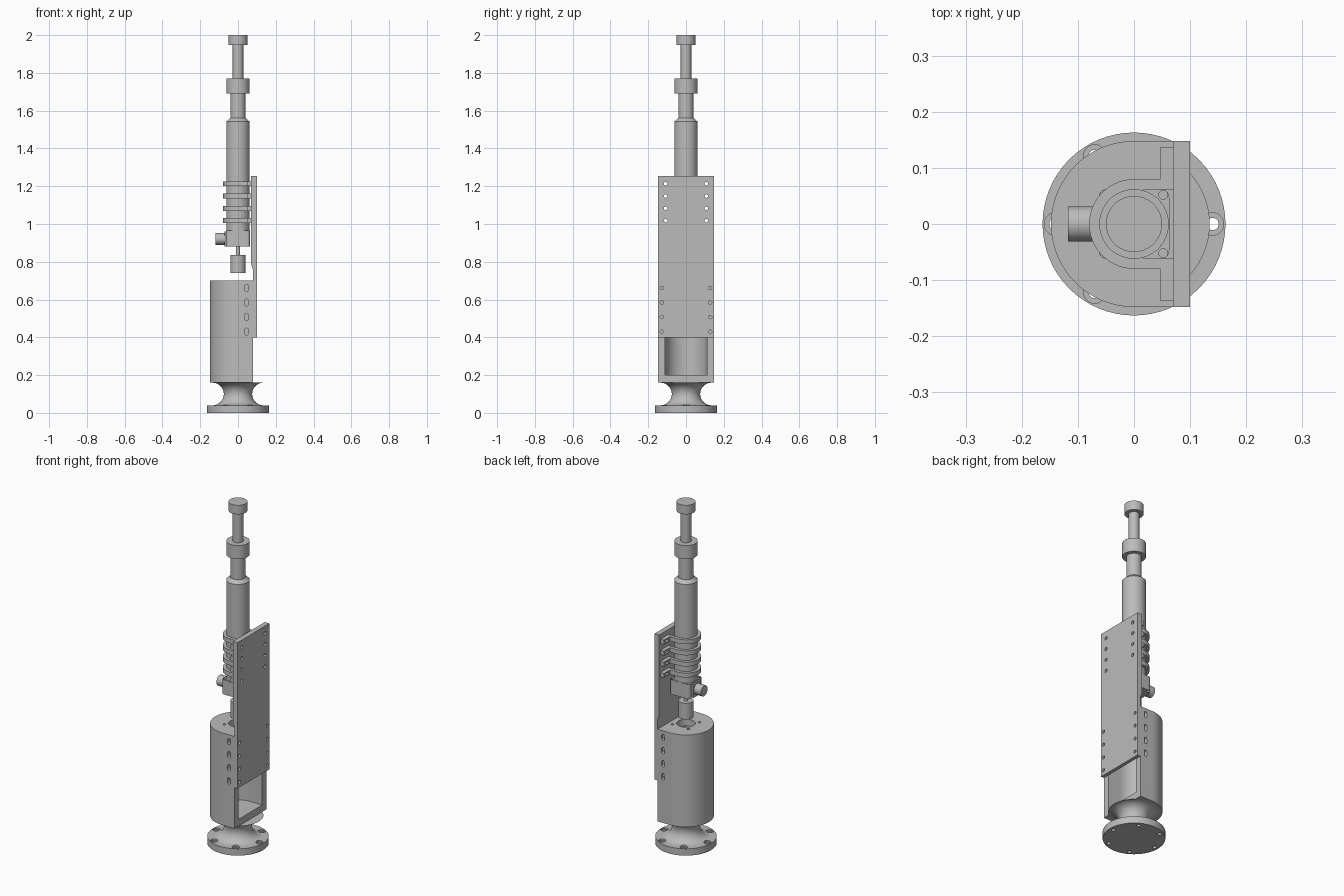
import bpy
import bmesh
from math import cos, sin, pi, radians
from mathutils import Matrix, Vector

if "Cube" in bpy.data.objects:
    bpy.data.objects.remove(bpy.data.objects["Cube"])

grey = bpy.data.materials.new("machined grey")
grey.use_nodes = True
GREY = (0.5, 0.5, 0.5, 1)
grey.diffuse_color = GREY
grey.node_tree.nodes["Principled BSDF"].inputs["Base Color"].default_value = GREY


def finish(name, bm):
    bmesh.ops.remove_doubles(bm, verts=bm.verts, dist=1e-5)
    bmesh.ops.recalc_face_normals(bm, faces=bm.faces)
    mesh = bpy.data.meshes.new(name)
    bm.to_mesh(mesh)
    bm.free()
    mesh.materials.append(grey)
    obj = bpy.data.objects.new(name, mesh)
    bpy.context.collection.objects.link(obj)
    return obj


def arc(u, v, r, start, end, steps):
    angles = [radians(start + (end - start) * i / steps) for i in range(steps + 1)]
    return [(u + r * cos(a), v + r * sin(a)) for a in angles]


def prism(name, points, axis, low, high):
    """Extrude a flat outline along an axis."""
    place = {"x": lambda u, v: (low, u, v),
             "y": lambda u, v: (u, low, v),
             "z": lambda u, v: (u, v, low)}[axis]
    bm = bmesh.new()
    face = bm.faces.new([bm.verts.new(place(u, v)) for u, v in points])
    new = bmesh.ops.extrude_face_region(bm, geom=[face])["geom"]
    shift = Vector([high - low if axis == a else 0 for a in "xyz"])
    bmesh.ops.translate(bm, vec=shift, verts=[g for g in new if isinstance(g, bmesh.types.BMVert)])
    return finish(name, bm)


def rod(name, axis, u, v, r, low, high, sides=24):
    return prism(name, arc(u, v, r, 0, 360, sides)[:-1], axis, low, high)


def lathe(name, profile, sides=64):
    """Turn a radius/height profile round the z axis."""
    bm = bmesh.new()
    verts = [bm.verts.new((r, 0, z)) for r, z in profile]
    edges = [bm.edges.new(pair) for pair in zip(verts, verts[1:])]
    bmesh.ops.spin(bm, geom=verts + edges, cent=(0, 0, 0), axis=(0, 0, 1),
                   angle=2 * pi, steps=sides)
    return finish(name, bm)


def cut(cutter, *targets):
    """Subtract a cutter from each target, then discard it."""
    for target in targets:
        mod = target.modifiers.new("cut", "BOOLEAN")
        mod.operation = "DIFFERENCE"
        mod.solver = "EXACT"
        mod.object = cutter
        bpy.context.view_layer.update()
        graph = bpy.context.evaluated_depsgraph_get()
        mesh = bpy.data.meshes.new_from_object(target.evaluated_get(graph))
        target.modifiers.clear()
        target.data = mesh
    bpy.data.objects.remove(cutter)


def rect(u0, u1, v0, v1):
    return [(u0, v0), (u1, v0), (u1, v1), (u0, v1)]


def d_shape(r, front):
    return arc(0, 0, r, 90, 270, 40) + [(front, -r), (front, r)]


# Flanged foot with a concave neck
neck = [(0.075 + 0.06 * (1 - cos(a)), 0.1 + 0.06 * sin(a))
        for a in [radians(-90 + 9 * i) for i in range(21)]]
foot = lathe("flanged_foot", [(0, 0), (0.163, 0), (0.163, 0.04)] + neck + [(0, 0.16)])
for i in range(6):
    x, y = 0.14 * cos(i * pi / 3), 0.14 * sin(i * pi / 3)
    cut(rod("cutter", "z", x, y, 0.02, 0.032, 0.09), foot)
    cut(rod("cutter", "z", x, y, 0.011, -0.01, 0.05), foot)

# Hollow housing with an open flat side
housing = prism("housing", d_shape(0.148, 0.08), "z", 0.16, 0.7)
cut(prism("cutter", d_shape(0.11, 0.1), "z", 0.2, 0.66), housing)
cut(rod("cutter", "z", 0, 0, 0.05, 0.6, 0.75, 40), housing)

# Motor base with rounded corners
corners = []
for i, (sx, sy) in enumerate([(1, 1), (-1, 1), (-1, -1), (1, -1)]):
    corners += arc(sx * 0.047, sy * 0.047, 0.016, 90 * i, 90 * i + 90, 6)
motor = prism("motor_base", corners, "z", 0.88, 0.965)
for sx in (-1, 1):
    for sy in (-1, 1):
        cut(rod("cutter", "z", sx * 0.052, sy * 0.052, 0.008, 0.6, 1.1, 16), housing, motor)

# Back plate, thinner where it meets the housing
plate = prism("back_plate", [(0.1, 0.4), (0.1, 1.255), (0.07, 1.255),
                             (0.07, 0.785), (0.08, 0.755), (0.08, 0.4)], "y", -0.148, 0.148)

# Clamps holding the actuator to the plate
outer = [(0.07, 0.137), (0.047, 0.137), (0.047, 0.08)] + arc(0, 0, 0.08, 90, 270, 32) + \
        [(0.047, -0.08), (0.047, -0.137), (0.07, -0.137)]
inner = [(0.07, -0.061)] + arc(0, 0, 0.061, 270, 90, 32) + [(0.07, 0.061)]
for i in range(4):
    z = 1.018 + 0.065 * i
    clamp = prism(f"clamp_{i + 1}", outer + inner, "z", z - 0.013, z + 0.013)
    for side in (-1, 1):
        cut(rod("cutter", "x", side * 0.108, z, 0.0095, 0, 0.15, 16), plate, clamp)

# Screw holes and nut slots joining the plate to the housing
for i in range(4):
    z = 0.43 + 0.077 * i
    for side in (-1, 1):
        cut(rod("cutter", "x", side * 0.128, z, 0.009, 0.045, 0.15, 16), plate, housing)
        y0, y1 = sorted((side * 0.118, side * 0.16))
        slot = arc(0.045, z + 0.01, 0.009, 0, 180, 8) + arc(0.045, z - 0.01, 0.009, 180, 360, 8)
        cut(prism("cutter", slot, "y", y0, y1), housing)

# Telescoping actuator
lathe("actuator", [(0, 0.96), (0.062, 0.96), (0.062, 1.542), (0.042, 1.56), (0.04, 1.56),
                   (0.04, 1.69), (0.062, 1.69), (0.062, 1.77), (0.028, 1.77), (0.028, 1.947),
                   (0.05, 1.947), (0.05, 2), (0, 2)])

# Cable connector, drive shaft and coupling
prism("connector_block", rect(-0.072, -0.04, -0.035, 0.035), "z", 0.88, 0.96)
rod("cable_connector", "x", 0, 0.921, 0.031, -0.118, -0.06, 32)
rod("drive_shaft", "z", 0, 0, 0.011, 0.82, 0.89)
rod("shaft_coupling", "z", 0, 0, 0.04, 0.74, 0.835, 40)

# Smooth the round surfaces, keep the edges crisp
bpy.ops.object.select_all(action="DESELECT")
for obj in bpy.context.collection.objects:
    if obj.type == "MESH":
        obj.select_set(True)
        bpy.context.view_layer.objects.active = obj
bpy.ops.object.shade_smooth_by_angle(angle=radians(30))
